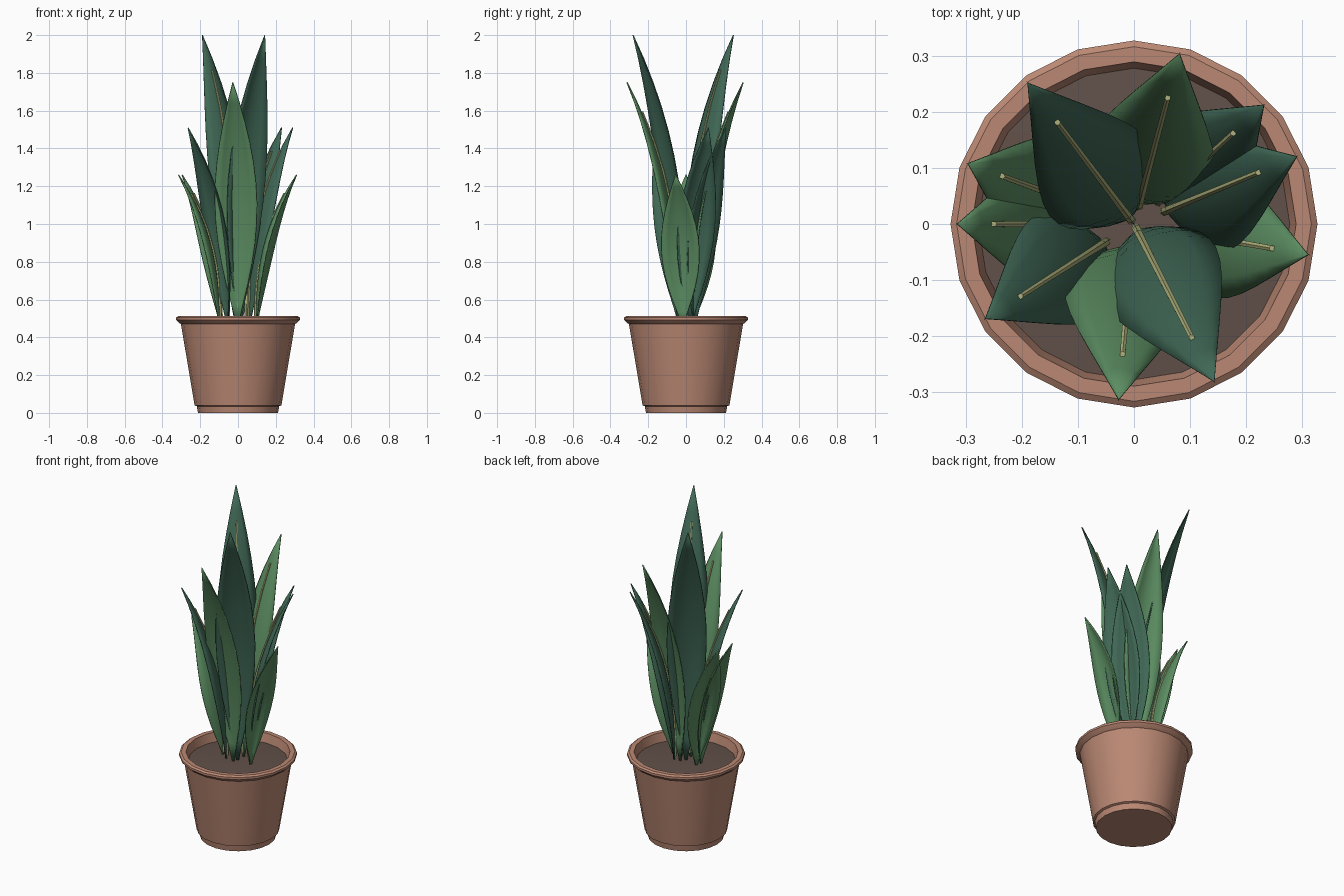
import bpy, bmesh
from math import sin, cos, pi, radians

cube = bpy.data.objects.get("Cube")
if cube:
    bpy.data.objects.remove(cube)


def material(name, rgb):
    m = bpy.data.materials.new(name)
    m.use_nodes = True
    m.diffuse_color = (*rgb, 1)
    m.node_tree.nodes["Principled BSDF"].inputs["Base Color"].default_value = (*rgb, 1)
    return m


TERRACOTTA = material("terracotta", (0.50, 0.25, 0.175))
SOIL = material("dark soil", (0.12, 0.08, 0.066))
TEAL = material("deep teal green", (0.051, 0.138, 0.093))
GREEN = material("fresh green", (0.107, 0.27, 0.122))
RIB = material("pale rib", (0.43, 0.45, 0.20))


def loft(name, rings, mat, closed=True, caps=(False, False), angle=30):
    """Skin a list of equal-length point rings."""
    bm = bmesh.new()
    rows = [[bm.verts.new(p) for p in ring] for ring in rings]
    n = len(rows[0])
    for a, b in zip(rows, rows[1:]):
        for i in range(n if closed else n - 1):
            j = (i + 1) % n
            bm.faces.new((a[i], a[j], b[j], b[i]))
    if caps[0]:
        bm.faces.new(rows[0][::-1])
    if caps[1]:
        bm.faces.new(rows[-1])
    mesh = bpy.data.meshes.new(name)
    bm.to_mesh(mesh)
    bm.free()
    mesh.materials.append(mat)
    ob = bpy.data.objects.new(name, mesh)
    bpy.context.collection.objects.link(ob)
    bpy.ops.object.select_all(action="DESELECT")
    ob.select_set(True)
    bpy.context.view_layer.objects.active = ob
    bpy.ops.object.shade_smooth_by_angle(angle=radians(angle))
    return ob


def circle(r, z, sides=20):
    return [(r * cos(2 * pi * i / sides), r * sin(2 * pi * i / sides), z) for i in range(sides)]


# Pot: foot, tapered wall, flared rim and inner wall
pot_profile = [(0.212, 0), (0.218, 0.035), (0.23, 0.04), (0.302, 0.47), (0.31, 0.475),
               (0.327, 0.492), (0.327, 0.505), (0.316, 0.513), (0.289, 0.513), (0.276, 0.45)]
loft("pot", [circle(r, z) for r, z in pot_profile], TERRACOTTA, caps=(True, False))

# Soil: shallow mound inside the pot
loft("soil", [circle(r, z) for r, z in [(0.279, 0.458), (0.15, 0.466), (0.04, 0.468)]],
     SOIL, caps=(False, True))

BASE = 0.47


def add_leaf(tag, degrees, base_r, tip_r, tip_z, half_width, mat):
    """Blade that arches outward, bowed toward the plant's middle, with a rib inside."""
    a = radians(degrees)

    def place(out, side, z):
        return (out * cos(a) - side * sin(a), out * sin(a) + side * cos(a), z)

    def spine(t):
        return base_r + (tip_r - base_r) * t ** 2.5, BASE + (tip_z - BASE) * t

    # Blade
    rows = []
    for k in range(13):
        t = k / 12
        out, z = spine(t)
        w = max(sin(pi * t) ** 0.95 if 0 < t < 1 else 0, 0.06 if t < 0.5 else 0.004)
        rows.append([place(out + 0.037 * w * s * s, -half_width * w * s, z)
                     for s in (-1, -0.67, -0.33, 0, 0.33, 0.67, 1)])
    blade = loft("leaf_" + tag, rows, mat, closed=False, angle=60)
    solid = blade.modifiers.new("thickness", "SOLIDIFY")
    solid.thickness = 0.006
    solid.offset = 0

    # Tapered rib lying on the inner face
    rings = []
    for k in range(8):
        t = 0.02 + 0.86 * k / 7
        out, z = spine(t)
        r = 0.009 - 0.004 * t
        rings.append([place(out - 0.006 + r * cos(i * pi / 3), r * sin(i * pi / 3), z)
                      for i in range(6)])
    loft("leaf_rib_" + tag, rings, RIB, caps=(True, True))


# Rings of leaves: base radius, tip radius, tip height, half width, colour, headings
leaf_rings = [
    ("inner", 0.015, 0.315, 2.0, 0.11, TEAL, (127, -63)),
    ("second", 0.04, 0.314, 1.75, 0.112, GREEN, (75, -95)),
    ("third", 0.065, 0.314, 1.51, 0.106, TEAL, (22.5, 42.5, 212.5)),
    ("outer", 0.1, 0.315, 1.26, 0.102, GREEN, (-10, 160, 180)),
]
for ring, base_r, tip_r, tip_z, half, mat, headings in leaf_rings:
    for i, heading in enumerate(headings):
        add_leaf(f"{ring}_{i + 1}", heading, base_r, tip_r, tip_z, half, mat)
